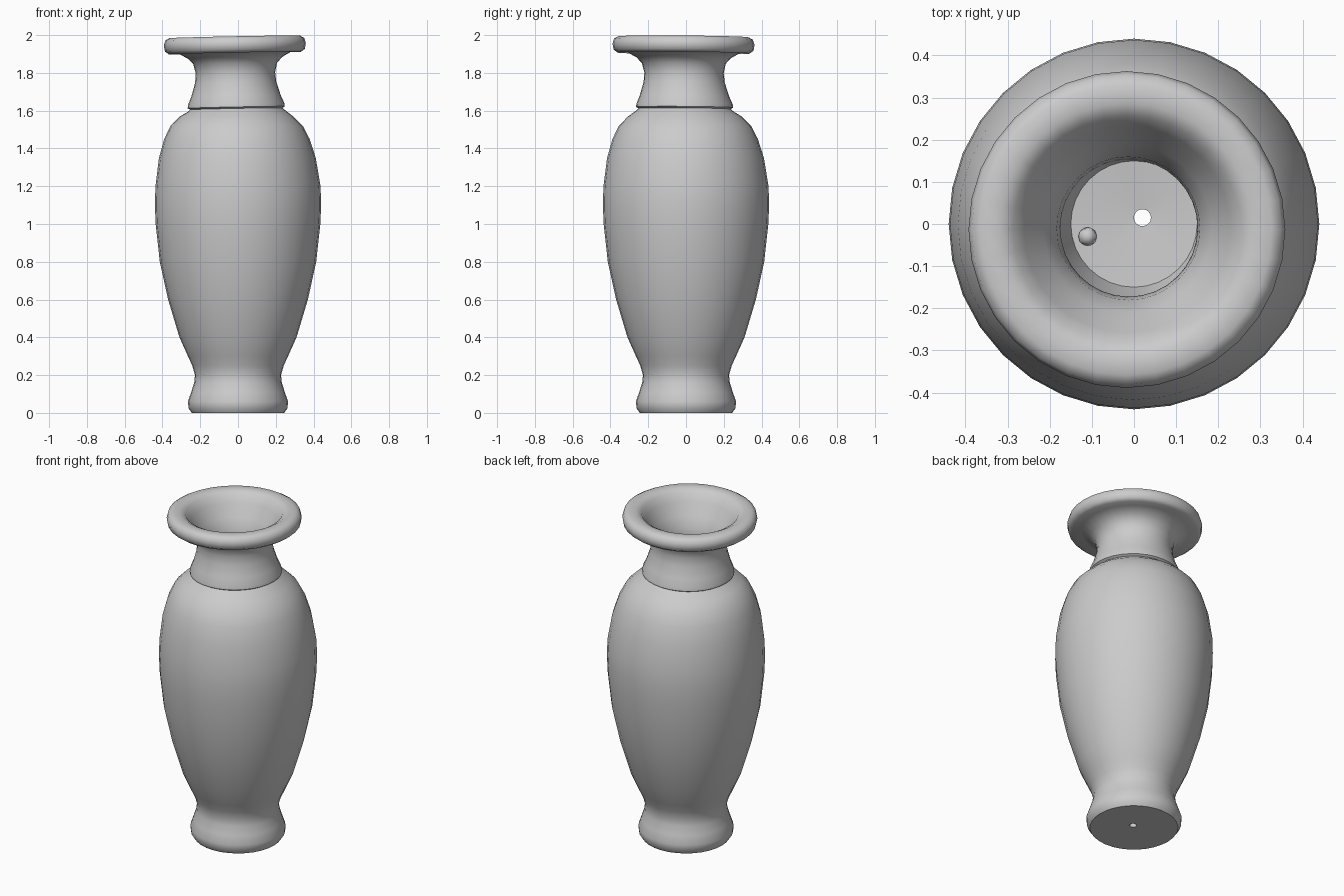
import bpy, bmesh, math
from mathutils import Vector

cube = bpy.data.objects.get("Cube")
if cube:
    bpy.data.objects.remove(cube, do_unlink=True)

SEGMENTS = 32

# One plain grey clay
clay = bpy.data.materials.new("grey clay")
clay.use_nodes = True
grey = (0.6, 0.6, 0.6, 1)
clay.diffuse_color = grey
shader = clay.node_tree.nodes["Principled BSDF"]
shader.inputs["Base Color"].default_value = grey
shader.inputs["Roughness"].default_value = 0.8

# Outer wall as (radius, height), from the drain hole up to the rim
foot = [(.02, 0), (.245, 0), (.262, .025), (.265, .06), (.248, .11), (.232, .16), (.228, .2)]
belly = [(.242, .25), (.265, .3), (.31, .4), (.37, .6), (.414, .8), (.436, 1), (.44, 1.1),
         (.437, 1.2), (.415, 1.35), (.385, 1.45), (.35, 1.52), (.3, 1.57), (.262, 1.595)]
neck = [(.244, 1.61), (.257, 1.618), (.255, 1.635), (.236, 1.68), (.215, 1.75), (.21, 1.8),
        (.222, 1.85), (.25, 1.88), (.3, 1.908)]
rim = [(.35, 1.905), (.37, 1.92), (.376, 1.95), (.368, 1.978), (.345, 1.991), (.3, 1.991)]
# Inner wall, from the mouth back down to the drain hole
mouth = [(.27, 1.975), (.245, 1.93), (.2, 1.86), (.17, 1.8), (.163, 1.74), (.19, 1.63)]
inside = [(.25, 1.56), (.34, 1.45), (.39, 1.2), (.39, 1), (.32, .6), (.22, .3), (.18, .15),
          (.15, .06), (.02, .05)]
profile = foot + belly + neck + rim + mouth + inside


def hand_thrown(co):
    """Lean the neck and tilt the rim slightly, as on a handmade pot."""
    radius, z = math.hypot(co.x, co.y), co.z
    lean = max(0, (z - 1.2) / .8)
    tilt = .02 * co.x - .008 * co.y if z > 1.59 else 0
    drain = 1 if radius < .03 else 0
    return Vector((co.x - .018 * lean + .02 * drain,
                   co.y - .014 * lean + .015 * drain,
                   z + tilt))


def finish(bm, name):
    """Turn a bmesh into a smooth clay object."""
    bmesh.ops.recalc_face_normals(bm, faces=bm.faces)
    mesh = bpy.data.meshes.new(name)
    bm.to_mesh(mesh)
    bm.free()
    mesh.materials.append(clay)
    obj = bpy.data.objects.new(name, mesh)
    bpy.context.collection.objects.link(obj)
    bpy.ops.object.select_all(action='DESELECT')
    obj.select_set(True)
    bpy.context.view_layer.objects.active = obj
    bpy.ops.object.shade_smooth_by_angle(angle=math.radians(50))
    return obj


# Vase body, turned from the closed profile
bm = bmesh.new()
points = [bm.verts.new((r, 0, z)) for r, z in profile]
edges = [bm.edges.new((a, b)) for a, b in zip(points, points[1:] + points[:1])]
bmesh.ops.spin(bm, geom=points + edges, cent=(0, 0, 0), axis=(0, 0, 1),
               angle=math.tau, steps=SEGMENTS, use_merge=False)
bmesh.ops.remove_doubles(bm, verts=bm.verts, dist=.0005)
for v in bm.verts:
    v.co = hand_thrown(v.co)
finish(bm, "vase_body")

# Small clay crumb stuck to the inner floor
bm = bmesh.new()
bmesh.ops.create_icosphere(bm, subdivisions=1, radius=.025)
bmesh.ops.translate(bm, verts=bm.verts, vec=(-.11, -.03, .065))
finish(bm, "floor_crumb")
